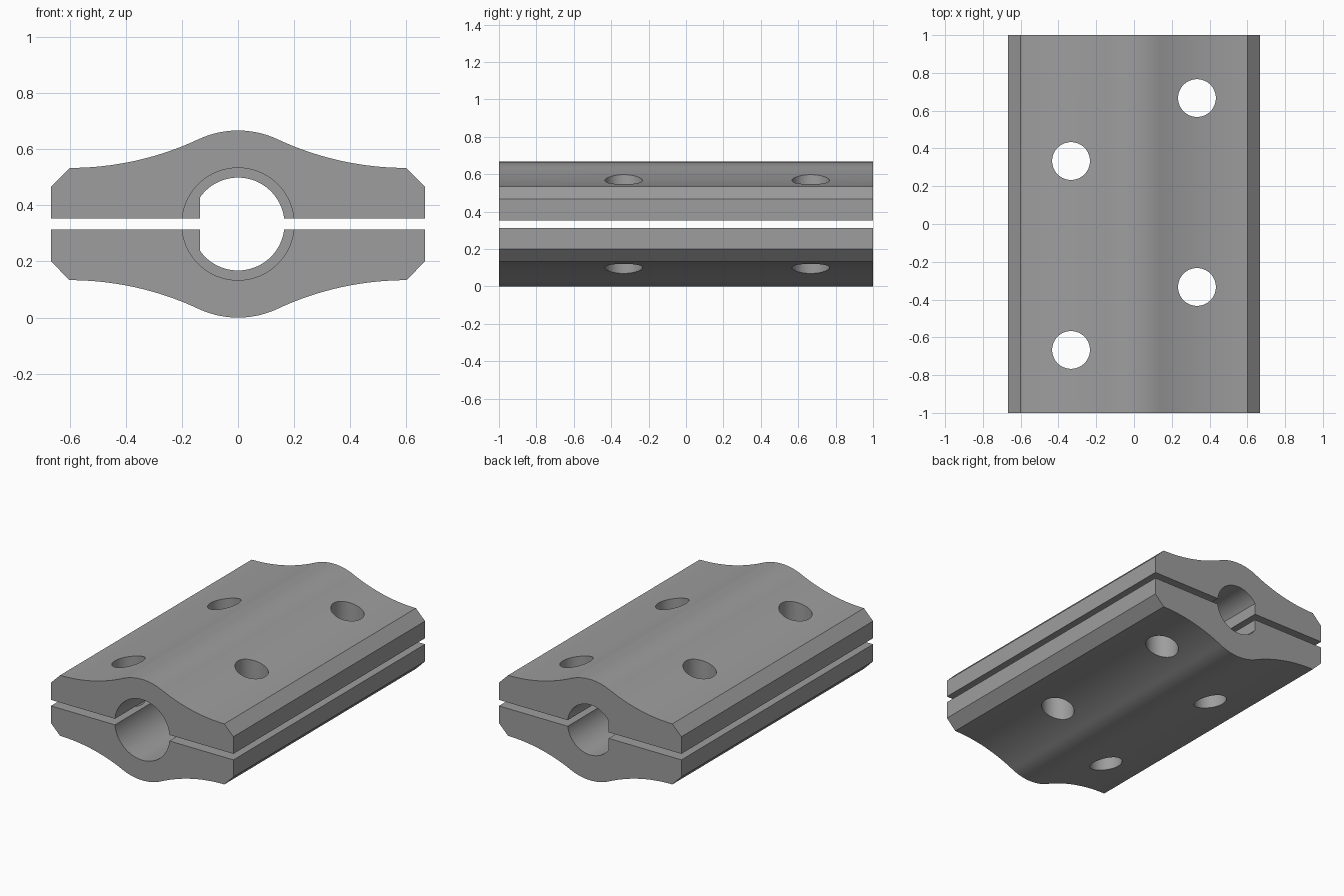
import bpy, bmesh, math

if "Cube" in bpy.data.objects:
    bpy.data.objects.remove(bpy.data.objects["Cube"])

MID = 1 / 3           # height of the bore axis
R_CROWN = 1 / 3       # crown radius over the bore
EDGE_X = 0.6          # where the wing meets its chamfer
EDGE_Z = 0.2          # wing height above the axis
HALF_W = 2 / 3
GAP = 0.02            # half of the split between the jaws

grey = bpy.data.materials.new("grey metal")
grey.diffuse_color = (0.34, 0.34, 0.34, 1)
grey.use_nodes = True
grey.node_tree.nodes["Principled BSDF"].inputs["Base Color"].default_value = grey.diffuse_color


def prism(name, points, start, end, axis="y"):
    """Extrude a 2D outline along y (points are x,z) or z (points are x,y)."""
    bm = bmesh.new()
    put = (lambda a, b, t: (a, t, b)) if axis == "y" else (lambda a, b, t: (a, b, t))
    face = bm.faces.new([bm.verts.new(put(a, b, start)) for a, b in points])
    new = bmesh.ops.extrude_face_region(bm, geom=[face])["geom"]
    verts = [v for v in new if isinstance(v, bmesh.types.BMVert)]
    bmesh.ops.translate(bm, verts=verts, vec=put(0, 0, end - start))
    bmesh.ops.recalc_face_normals(bm, faces=bm.faces)
    mesh = bpy.data.meshes.new(name)
    bm.to_mesh(mesh)
    bm.free()
    mesh.materials.append(grey)
    obj = bpy.data.objects.new(name, mesh)
    bpy.context.collection.objects.link(obj)
    return obj


def arc(cx, cy, r, a0, a1, n):
    return [(cx + r * math.cos(a0 + (a1 - a0) * i / n),
             cy + r * math.sin(a0 + (a1 - a0) * i / n)) for i in range(n + 1)]


def circle(cx, cy, r, n=64):
    return arc(cx, cy, r, 0, math.tau, n)[:-1]


def jaw_outline(sign):
    """Crown arc flowing into hollow wings, chamfered ends, flat split face."""
    big = (EDGE_X ** 2 + EDGE_Z ** 2 - R_CROWN ** 2) / (2 * (R_CROWN - EDGE_Z))
    join = math.atan2(EDGE_Z + big, EDGE_X)
    crown = arc(0, 0, R_CROWN, math.pi / 2, join, 12)
    wing = arc(EDGE_X, EDGE_Z + big, big, join + math.pi, 1.5 * math.pi, 20)
    right = crown + wing[1:] + [(HALF_W, 0.133), (HALF_W, GAP)]
    left = [(-x, z) for x, z in reversed(right[1:])]
    return [(x, MID + sign * z) for x, z in right + left]


# Cutters: wide front bore, D-shaped rear bore, four bolt holes
flat = math.acos(-0.135 / 0.1655)
cutters = [
    prism("front_bore_cutter", circle(0, MID, 0.2, 96), -1.1, 0),
    prism("d_bore_cutter", arc(0, MID, 0.1655, -flat, flat, 72), -1.2, 1.2),
]
for x, y in ((1 / 3, 2 / 3), (-1 / 3, 1 / 3), (1 / 3, -1 / 3), (-1 / 3, -2 / 3)):
    cutters.append(prism("bolt_hole_cutter", circle(x, y, 0.1), -0.2, 0.9, "z"))
for c in cutters:
    c.hide_render = True

# Two mirrored clamp jaws
for name, sign in (("upper_jaw", 1), ("lower_jaw", -1)):
    jaw = prism(name, jaw_outline(sign), -1, 1)
    for c in cutters:
        mod = jaw.modifiers.new("cut", "BOOLEAN")
        mod.operation = "DIFFERENCE"
        mod.solver = "EXACT"
        mod.object = c
    bpy.ops.object.select_all(action="DESELECT")
    jaw.select_set(True)
    bpy.context.view_layer.objects.active = jaw
    for mod in list(jaw.modifiers):
        bpy.ops.object.modifier_apply(modifier=mod.name)
    bpy.ops.object.shade_smooth_by_angle(angle=math.radians(25))

for c in cutters:
    bpy.data.objects.remove(c)
